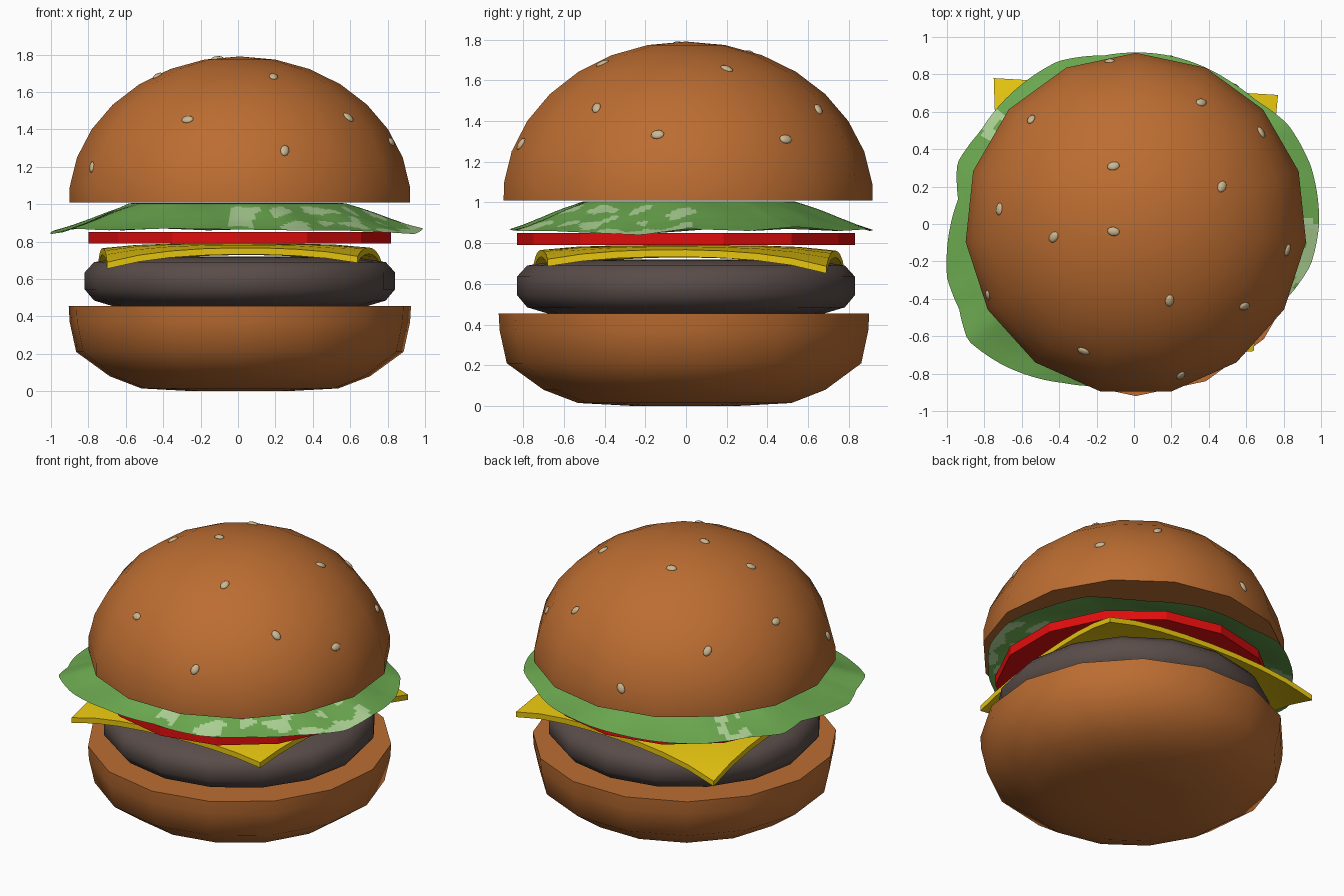
import bpy, bmesh, math
from mathutils import Vector, noise
from mathutils.bvhtree import BVHTree

if "Cube" in bpy.data.objects:
    bpy.data.objects.remove(bpy.data.objects["Cube"])

CX = 0.01  # stack axis


def material(name, rgb):
    m = bpy.data.materials.new(name)
    m.diffuse_color = (*rgb, 1)
    m.use_nodes = True
    m.node_tree.nodes["Principled BSDF"].inputs["Base Color"].default_value = m.diffuse_color
    return m


BUN = material("toasted brown", (0.50, 0.152, 0.031))
SEED = material("sesame beige", (0.60, 0.47, 0.28))
MEAT = material("grilled grey brown", (0.10, 0.073, 0.066))
CHEESE = material("cheese yellow", (0.80, 0.56, 0.005))
TOMATO = material("tomato red", (0.75, 0.004, 0.004))
LEAF = material("leaf green", (0.15, 0.40, 0.08))
PALE = material("pale leaf green", (0.42, 0.65, 0.30))


def make(name, bm, mats, angle=None):
    bmesh.ops.recalc_face_normals(bm, faces=bm.faces)
    mesh = bpy.data.meshes.new(name)
    for f in bm.faces:
        f.smooth = angle is not None
    bm.to_mesh(mesh)
    for m in mats:
        mesh.materials.append(m)
    if angle is not None:
        mesh.set_sharp_from_angle(angle=math.radians(angle))
    ob = bpy.data.objects.new(name, mesh)
    bpy.context.collection.objects.link(ob)
    return ob


def lathe(profile, sides, start):
    """Revolve (radius, z) points; radius 0 makes a pole, open ends get capped."""
    bm = bmesh.new()
    rings = []
    for r, z in profile:
        if r == 0:
            rings.append([bm.verts.new((CX, 0, z))] * sides)
        else:
            angs = [math.radians(start) + 2 * math.pi * i / sides for i in range(sides)]
            rings.append([bm.verts.new((CX + r * math.cos(a), r * math.sin(a), z)) for a in angs])
    for a, b in zip(rings, rings[1:]):
        for i in range(sides):
            j = (i + 1) % sides
            quad = list(dict.fromkeys((a[i], a[j], b[j], b[i])))
            bm.faces.new(quad)
    for ring, (r, z) in ((rings[0], profile[0]), (rings[-1], profile[-1])):
        if r > 0:
            bm.faces.new(ring)
    return bm


# Bottom bun
make("bottom_bun", lathe([(0.25, 0.0), (0.53, 0.015), (0.70, 0.08), (0.88, 0.21),
                          (0.915, 0.37), (0.92, 0.455)], 15, -90), [BUN], 50)

# Patty
make("patty", lathe([(0.68, 0.455), (0.78, 0.485), (0.83, 0.545), (0.83, 0.635),
                     (0.78, 0.69), (0.62, 0.715), (0.4, 0.72)], 16, 0), [MEAT], 60)

# Cheese slice: skewed square whose corners droop
FL, FR, BR, BL = (-0.70, -0.75), (0.64, -0.68), (0.77, 0.69), (-0.75, 0.78)
N, THICK = 8, 0.035
bm = bmesh.new()
layers = []
for top in (0, THICK):
    grid = []
    for i in range(N + 1):
        row = []
        for j in range(N + 1):
            u, v = i / N, j / N
            x, y = [(1 - v) * ((1 - u) * FL[k] + u * FR[k]) + v * ((1 - u) * BL[k] + u * BR[k])
                    for k in (0, 1)]
            drop = 0.1 * ((x * x + y * y) / 1.05) ** 2
            row.append(bm.verts.new((x, y, 0.755 - drop + top)))
        grid.append(row)
    for i in range(N):
        for j in range(N):
            bm.faces.new((grid[i][j], grid[i + 1][j], grid[i + 1][j + 1], grid[i][j + 1]))
    rim = ([(i, 0) for i in range(N)] + [(N, j) for j in range(N)]
           + [(i, N) for i in range(N, 0, -1)] + [(0, j) for j in range(N, 0, -1)])
    layers.append([grid[i][j] for i, j in rim])
low, high = layers
for i in range(len(low)):
    j = (i + 1) % len(low)
    bm.faces.new((low[i], low[j], high[j], high[i]))
make("cheese_slice", bm, [CHEESE], 30)

# Tomato slice
make("tomato_slice", lathe([(0.83, 0.79), (0.83, 0.85)], 14, 90), [TOMATO])

# Lettuce leaf: rim given as (angle, radius, height)
RIM = [(0, .99, .87), (18, .995, .86), (33, .98, .88), (45, .93, .87), (55, .92, .86),
       (77, .92, .87), (100, .915, .86), (115, .96, .87), (130, .958, .86), (149, .96, .87),
       (161, 1.0, .86), (172, .95, .87), (196, 1.04, .84), (206, 1.04, .85), (215, 1.085, .87),
       (227, 1.03, .86), (246, .93, .87), (268, .85, .865), (290, .87, .86), (310, .86, .86),
       (330, .89, .85), (347, .97, .84), (360, .99, .87)]
# height falls from the flat middle (0) to the rim (1)
FALL = [(0, 0), (0.58, 0.0), (0.70, 0.30), (0.82, 0.62), (0.92, 0.85), (1, 1)]


def lerp(table, x, col):
    for a, b in zip(table, table[1:]):
        if x <= b[0]:
            return a[col] + (b[col] - a[col]) * (x - a[0]) / (b[0] - a[0])
    return table[-1][col]


SEG, RINGS = 180, 30
bm = bmesh.new()
mid = bm.verts.new((0, 0, 1.005))
rows = []
for k in range(1, RINGS + 1):
    t = 0.5 + 0.5 * (k - 1) / (RINGS - 1)
    row = []
    for i in range(SEG):
        deg = 360 * i / SEG
        a = math.radians(deg)
        r, z = lerp(RIM, deg, 1) * t, lerp(RIM, deg, 2)
        f = lerp(FALL, t, 1)
        ripple = 0.008 * math.sin(9 * a) * math.sin(math.pi * f)
        row.append(bm.verts.new((r * math.cos(a), r * math.sin(a), 1.005 + (z - 1.005) * f + ripple)))
    rows.append(row)
for i in range(SEG):
    bm.faces.new((mid, rows[0][i], rows[0][(i + 1) % SEG]))
for a, b in zip(rows, rows[1:]):
    for i in range(SEG):
        j = (i + 1) % SEG
        f = bm.faces.new((a[i], b[i], b[j], a[j]))
        # pale mottling along the front right and a patch at the back left
        c = f.calc_center_median()
        deg = math.degrees(math.atan2(c.y, c.x))
        if -95 < deg < 8 or 138 < deg < 150:
            n = noise.noise(Vector((c.x * 9, c.y * 9, 3.7)))
            if n > 0.08 and c.z < 0.985:
                f.material_index = 1
make("lettuce_leaf", bm, [LEAF, PALE], 40)

# Top bun: upper half of a 15-ring ball
dome = [(0.915, 1.01)]
for d in range(84, 0, -12):
    dome.append((0.92 * math.sin(math.radians(d)), 1.01 + 0.78 * math.cos(math.radians(d))))
dome.append((0, 1.79))
bm = lathe(dome, 15, 90)
make("top_bun", bm, [BUN], 50)
tree = BVHTree.FromBMesh(bm)

# Sesame seeds dropped onto the dome
SEEDS = [(-.11, .31), (-.13, .87), (.36, .65), (.68, .49), (.47, .20), (-.55, .56), (-.72, .08),
         (-.43, -.07), (-.11, -.04), (.82, -.14), (.59, -.44), (.19, -.41), (-.27, -.68),
         (-.78, -.38), (.25, -.81)]
bm = bmesh.new()
for n, (x, y) in enumerate(SEEDS):
    hit, normal, _, _ = tree.ray_cast(Vector((x, y, 3)), Vector((0, 0, -1)))
    if hit is None:
        continue
    if normal.z < 0:
        normal = -normal
    turn = normal.to_track_quat('Z', 'Y').to_matrix()
    spin = n * 2.1
    for v in bmesh.ops.create_icosphere(bm, subdivisions=2, radius=1)["verts"]:
        px, py, pz = v.co.x * 0.034, v.co.y * 0.024, v.co.z * 0.013
        p = Vector((px * math.cos(spin) - py * math.sin(spin),
                    px * math.sin(spin) + py * math.cos(spin), pz))
        v.co = hit + turn @ p
make("sesame_seeds", bm, [SEED], 60)
